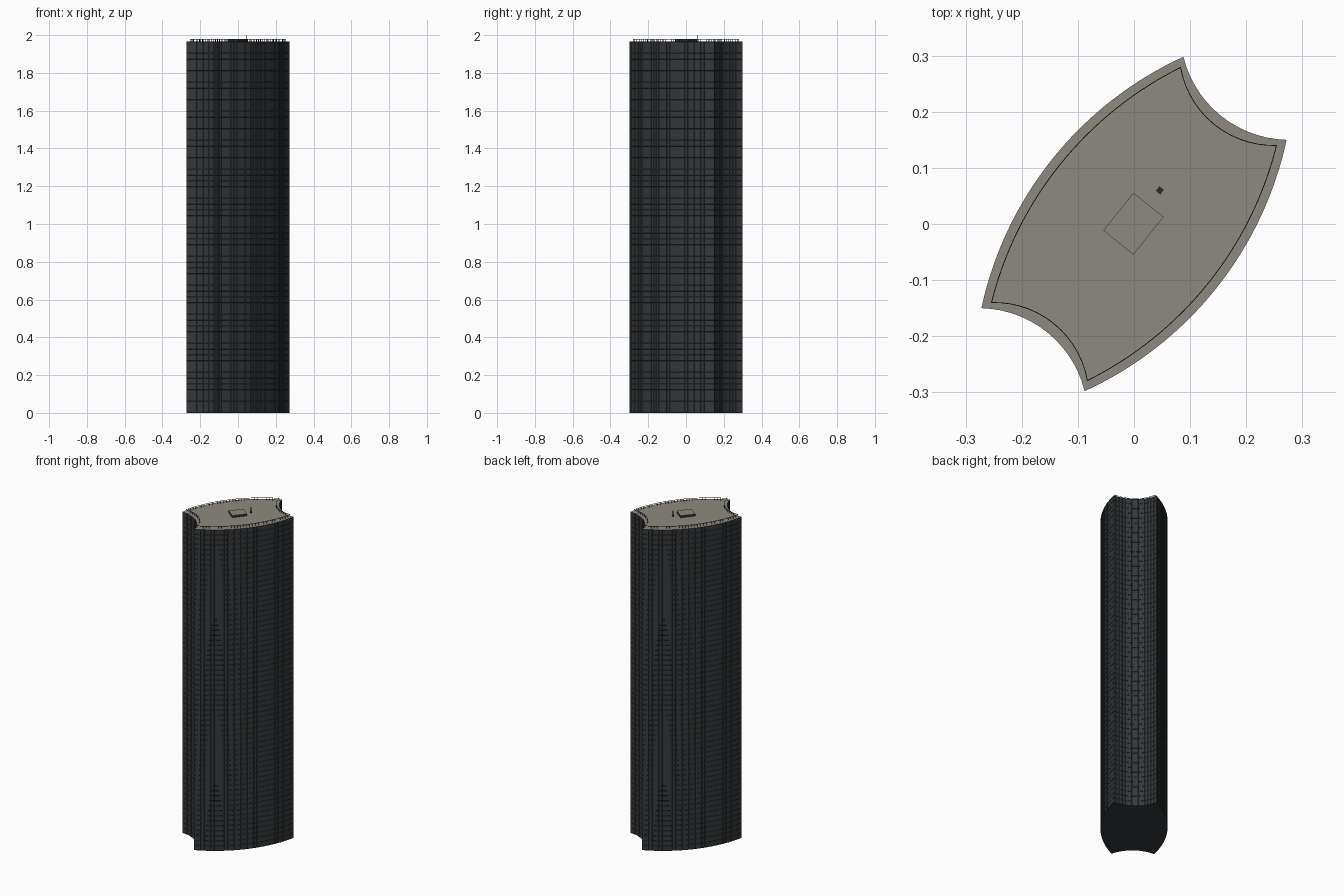
import bpy, bmesh
from math import atan2, sin, cos, hypot
from mathutils import Vector, Matrix

if "Cube" in bpy.data.objects:
    bpy.data.objects.remove(bpy.data.objects["Cube"])

ROOF_Z = 1.965


def material(name, rgb):
    m = bpy.data.materials.new(name)
    m.diffuse_color = (*rgb, 1)
    m.use_nodes = True
    m.node_tree.nodes["Principled BSDF"].inputs["Base Color"].default_value = m.diffuse_color
    return m


FACADE = material("dark_facade", (0.035, 0.04, 0.043))
ROOF = material("roof_stone", (0.27, 0.25, 0.22))
METAL = material("dark_metal", (0.03, 0.03, 0.03))


def arc(a, b, sag, n):
    """n points from a towards b, bulging left of the direction by sag."""
    a, b = Vector(a), Vector(b)
    d = (b - a).normalized()
    left = Vector((-d.y, d.x))
    half = (b - a).length / 2
    s = abs(sag)
    r = (half * half + s * s) / (2 * s)
    ang = atan2(half, r - s)
    mid = (a + b) / 2
    pts = []
    for i in range(n):
        t = -ang + 2 * ang * i / n
        rise = (r * cos(t) - (r - s)) * (1 if sag > 0 else -1)
        pts.append(mid + d * r * sin(t) + left * rise)
    return pts


def outline(a, b, concave, convex, n_end, n_side):
    """Point-symmetric plan: hollow ends and bowed sides, clockwise."""
    a, b = Vector(a), Vector(b)
    half = arc(a, b, -concave, n_end) + arc(b, -a, convex, n_side)
    return half + [-p for p in half]


def finish(bm, name, mats):
    me = bpy.data.meshes.new(name)
    bmesh.ops.recalc_face_normals(bm, faces=bm.faces)
    bm.to_mesh(me)
    bm.free()
    for m in mats:
        me.materials.append(m)
    ob = bpy.data.objects.new(name, me)
    bpy.context.collection.objects.link(ob)
    return ob


def add_box(bm, centre, size, angle=0):
    mat = (Matrix.Translation(centre) @ Matrix.Rotation(angle, 4, 'Z')
           @ Matrix.Diagonal((*size, 1)))
    return bmesh.ops.create_cube(bm, size=1, matrix=mat)["verts"]


# Tower shaft: plan extruded floor by floor, with slightly recessed window panes
plan = outline((0.088, 0.298), (0.272, 0.150), 0.040, 0.068, 14, 32)
FLOORS = 64
bm = bmesh.new()
rings = [[bm.verts.new((p.x, p.y, ROOF_Z * k / FLOORS)) for p in plan]
         for k in range(FLOORS + 1)]
n = len(plan)
panes = []
for lo, hi in zip(rings, rings[1:]):
    for i in range(n):
        j = (i + 1) % n
        panes.append(bm.faces.new((lo[j], lo[i], hi[i], hi[j])))
bm.faces.new(rings[0])
top = bm.faces.new(rings[-1])
top.material_index = 1
bm.normal_update()
bmesh.ops.inset_individual(bm, faces=panes, thickness=0.0012, depth=-0.001)
finish(bm, "tower_shaft", [FACADE, ROOF])

# Roof railing: thin top rail on posts, set in from the edge
rail = outline((0.083, 0.279), (0.254, 0.140), 0.041, 0.059, 14, 32)
bm = bmesh.new()
for i, p in enumerate(rail):
    q = rail[(i + 1) % len(rail)]
    d = q - p
    m = (p + q) / 2
    a = atan2(d.y, d.x)
    add_box(bm, (m.x, m.y, 1.979), (hypot(d.x, d.y), 0.0015, 0.002), a)
    add_box(bm, (p.x, p.y, (ROOF_Z + 1.979) / 2), (0.0015, 0.0015, 1.979 - ROOF_Z), a)
finish(bm, "roof_railing", [METAL])

# Plant room in the middle of the roof, pale lid and dark walls
bm = bmesh.new()
add_box(bm, (-0.001, 0.0005, ROOF_Z + 0.0065), (0.069, 0.086, 0.013), -0.675)
for f in bm.faces:
    f.normal_update()
    f.material_index = 1 if f.normal.z > 0.5 else 0
finish(bm, "plant_room", [METAL, ROOF])

# Aerial: small foot and a thin mast
bm = bmesh.new()
add_box(bm, (0.046, 0.060, ROOF_Z + 0.002), (0.010, 0.010, 0.004), -0.675)
add_box(bm, (0.046, 0.060, (ROOF_Z + 2.0) / 2), (0.003, 0.003, 2.0 - ROOF_Z), -0.675)
finish(bm, "aerial", [METAL])
